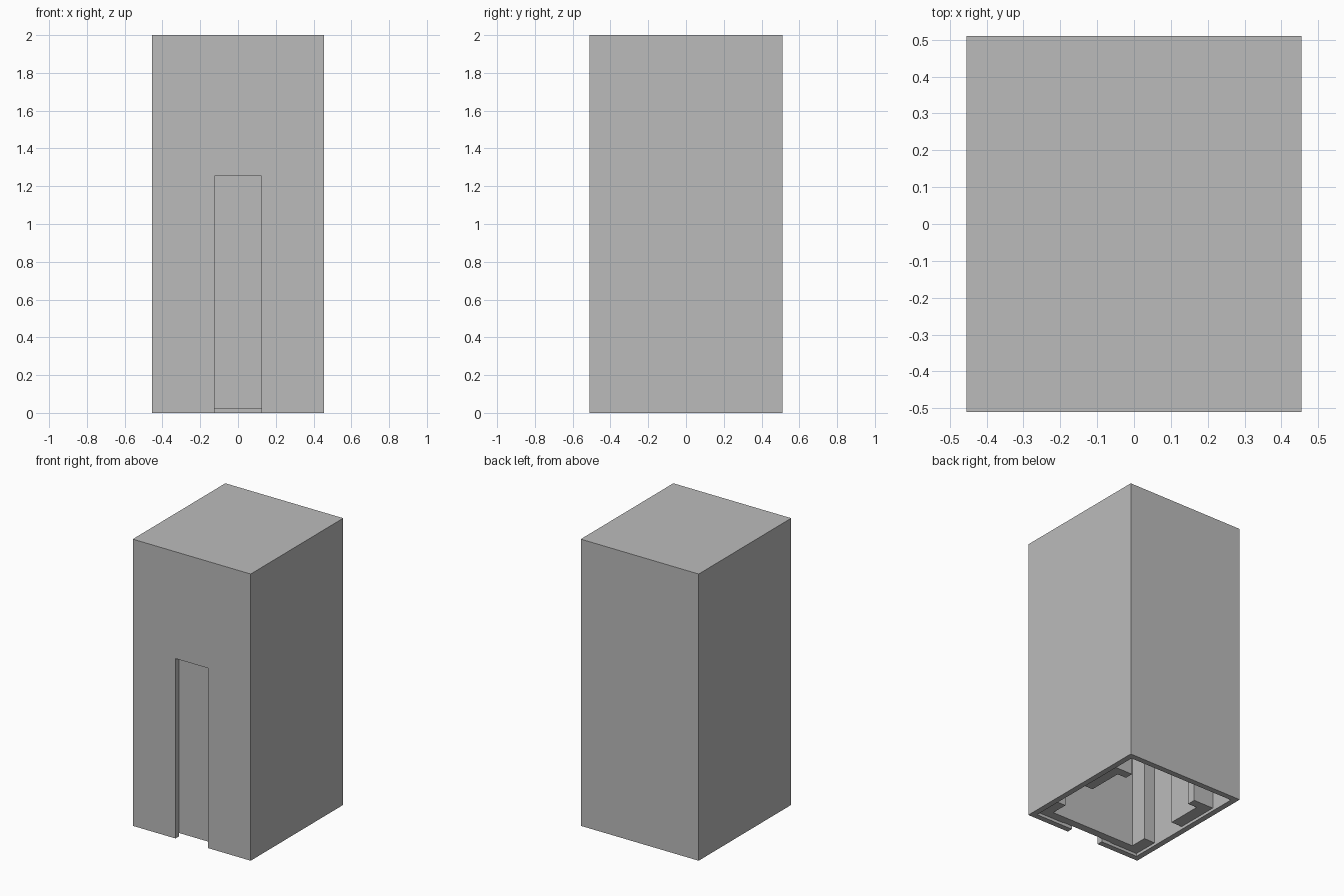
import bpy, bmesh

cube = bpy.data.objects.get("Cube")
if cube:
    bpy.data.objects.remove(cube, do_unlink=True)

W, D, H = 0.455, 0.51, 2.0   # half width, half depth, height
T = 0.04                     # wall thickness
LIFT, TOP = 0.02, H - T      # inner fittings run from here to the roof

grey = bpy.data.materials.new("plain grey")
grey.use_nodes = True
grey.diffuse_color = (0.5, 0.5, 0.5, 1)
grey.node_tree.nodes["Principled BSDF"].inputs["Base Color"].default_value = (0.5, 0.5, 0.5, 1)


def prism(name, outline, z0, z1):
    """Upright prism from a plan outline."""
    bm = bmesh.new()
    base = bm.faces.new([bm.verts.new((x, y, z0)) for x, y in outline])
    grown = bmesh.ops.extrude_face_region(bm, geom=[base])
    verts = [v for v in grown["geom"] if isinstance(v, bmesh.types.BMVert)]
    bmesh.ops.translate(bm, verts=verts, vec=(0, 0, z1 - z0))
    bmesh.ops.recalc_face_normals(bm, faces=bm.faces)
    mesh = bpy.data.meshes.new(name)
    bm.to_mesh(mesh)
    bm.free()
    mesh.materials.append(grey)
    ob = bpy.data.objects.new(name, mesh)
    bpy.context.collection.objects.link(ob)
    return ob


def box(name, x0, x1, y0, y1, z0, z1):
    return prism(name, [(x0, y0), (x1, y0), (x1, y1), (x0, y1)], z0, z1)


def cut(target, cutter):
    mod = target.modifiers.new(cutter.name, 'BOOLEAN')
    mod.operation, mod.solver, mod.object = 'DIFFERENCE', 'EXACT', cutter
    cutter.hide_render = True
    cutter.hide_viewport = True
    cutter.display_type = 'WIRE'


# Hollow shaft, open underneath, with a doorway in the front
shaft = box("shaft", -W, W, -D, D, 0, H)
cut(shaft, box("cavity_cutter", -W + T, W - T, -D + T, D - T, -0.1, TOP))
cut(shaft, box("doorway_cutter", -0.125, 0.125, -D - 0.1, -D + 0.1, -0.1, 1.255))

# Door panel just behind the doorway
box("door_panel", -0.2, 0.2, -D + T + 0.005, -0.41, LIFT, TOP)

# Side rails and front corner posts, mirrored left and right
wall = W - T
rail = [(wall, 0.29), (0.26, 0.29), (0.26, 0.23), (0.33, 0.23), (0.33, -0.02), (wall, -0.02)]
post = [(wall, -0.29), (0.33, -0.29), (0.33, -0.41), (0.2, -0.41), (0.2, -D + T), (wall, -D + T)]
for side, s in (("left", 1), ("right", -1)):
    for part, outline in (("rail", rail), ("corner_post", post)):
        prism(f"{side}_{part}", [(s * x, y) for x, y in outline], LIFT, TOP)
